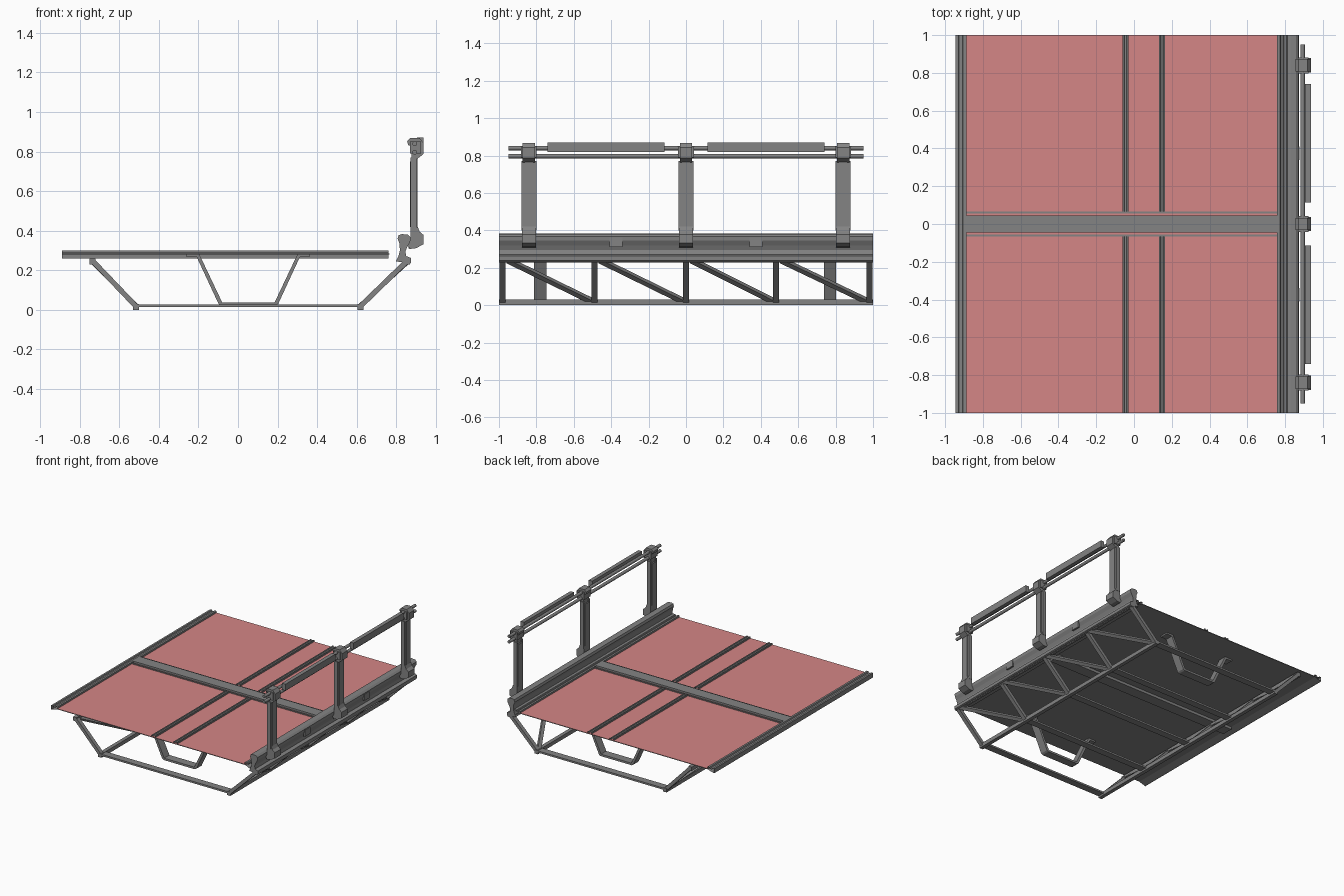
import bpy, bmesh
from mathutils import Vector, Matrix

if "Cube" in bpy.data.objects:
    bpy.data.objects.remove(bpy.data.objects["Cube"])


def material(name, rgb):
    m = bpy.data.materials.new(name)
    m.diffuse_color = (*rgb, 1)
    m.use_nodes = True
    m.node_tree.nodes["Principled BSDF"].inputs["Base Color"].default_value = m.diffuse_color
    return m


GREY = material("steel grey", (0.23, 0.23, 0.23))
PINK = material("deck pink", (0.66, 0.24, 0.24))


def finish(name, bm, mat=GREY, fix=True):
    if fix:
        bmesh.ops.recalc_face_normals(bm, faces=bm.faces)
    me = bpy.data.meshes.new(name)
    bm.to_mesh(me)
    bm.free()
    me.materials.append(mat)
    ob = bpy.data.objects.new(name, me)
    bpy.context.collection.objects.link(ob)
    return ob


def box(name, x0, x1, y0, y1, z0, z1, mat=GREY):
    bm = bmesh.new()
    bmesh.ops.create_cube(bm, size=1)
    for v in bm.verts:
        v.co = Vector(((x0 + x1) / 2 + v.co.x * (x1 - x0),
                       (y0 + y1) / 2 + v.co.y * (y1 - y0),
                       (z0 + z1) / 2 + v.co.z * (z1 - z0)))
    return finish(name, bm, mat)


def bar(name, a, b, wide, thick):
    """Rectangular bar from a to b, its width lying along y where possible."""
    a, b = Vector(a), Vector(b)
    d = (b - a).normalized()
    n = d.cross(Vector((0, 1, 0)))
    n = n.normalized() if n.length > 0.01 else Vector((0, 0, 1))
    w = n.cross(d)
    bm = bmesh.new()
    bmesh.ops.create_cube(bm, size=1)
    for v in bm.verts:
        c = v.co.copy()
        v.co = (a + b) / 2 + d * c.x * (b - a).length + w * c.y * wide + n * c.z * thick
    return finish(name, bm)


def extrude(name, pts, y0, y1, closed=True):
    """Sweep an x-z profile along y; open profiles become sheets."""
    bm = bmesh.new()
    f = [bm.verts.new((x, y0, z)) for x, z in pts]
    g = [bm.verts.new((x, y1, z)) for x, z in pts]
    n = len(pts)
    for i in range(n if closed else n - 1):
        j = (i + 1) % n
        bm.faces.new((f[i], f[j], g[j], g[i]))
    if closed:
        bm.faces.new(f)
        bm.faces.new(g[::-1])
    return finish(name, bm, fix=closed)


def rod(name, x, z, y0, y1, r):
    bm = bmesh.new()
    bmesh.ops.create_cone(bm, cap_ends=True, segments=12, radius1=r, radius2=r, depth=y1 - y0)
    bmesh.ops.transform(bm, verts=bm.verts, matrix=Matrix.Translation((x, (y0 + y1) / 2, z))
                        @ Matrix.Rotation(1.5707963, 4, 'X'))
    ob = finish(name, bm)
    for p in ob.data.polygons:
        p.use_smooth = len(p.vertices) == 4
    return ob


# Deck sheet: pink on top, grey elsewhere
deck = box("deck", -0.89, 0.765, -1, 1, 0.281, 0.286)
deck.data.materials.append(PINK)
for p in deck.data.polygons:
    p.material_index = 1 if p.normal.z > 0.5 else 0

# Cross beam over the middle joint, with seams either side
box("cross_beam", -0.89, 0.76, -0.045, 0.045, 0.26, 0.30)
for s in (-1, 1):
    y = sorted((s * 0.056, s * 0.066))
    box("joint_seam", -0.89, 0.76, y[0], y[1], 0.285, 0.291)

# Long ribs on each half of the deck
for x0 in (-0.062, 0.132):
    for y0, y1 in ((-1, -0.066), (0.066, 1)):
        extrude("deck_rib", [(x0, 0.285), (x0, 0.298), (x0 + 0.008, 0.298), (x0 + 0.011, 0.293),
                             (x0 + 0.022, 0.293), (x0 + 0.025, 0.298), (x0 + 0.033, 0.298),
                             (x0 + 0.033, 0.285)], y0, y1, False)

# Edge channels
extrude("left_edge_channel", [(-0.945, 0.262), (-0.945, 0.298), (-0.93, 0.298), (-0.926, 0.29),
                              (-0.908, 0.29), (-0.904, 0.30), (-0.888, 0.30), (-0.888, 0.282)],
        -1, 1, False)
extrude("left_edge_underside", [(-0.945, 0.264), (-0.89, 0.281)], -1, 1, False)
extrude("right_edge_channel", [(0.758, 0.284), (0.758, 0.30), (0.774, 0.30), (0.778, 0.291),
                               (0.79, 0.291), (0.793, 0.30), (0.815, 0.30)], -1, 1, False)
extrude("right_edge_underside", [(0.765, 0.281), (0.805, 0.262)], -1, 1, False)

# Fascia beam along the right side
fascia = extrude("side_fascia", [
    (0.797, 0.245), (0.81, 0.27), (0.818, 0.30), (0.816, 0.335), (0.806, 0.36), (0.812, 0.378),
    (0.828, 0.383), (0.858, 0.38), (0.872, 0.368), (0.87, 0.345), (0.856, 0.32), (0.846, 0.295),
    (0.85, 0.272), (0.874, 0.262), (0.874, 0.238), (0.858, 0.228), (0.835, 0.24)], -1, 1)
for y in (-0.375, 0.375):
    box("fascia_clip", 0.862, 0.876, y - 0.035, y + 0.035, 0.31, 0.362)

# Railing posts with foot and head brackets
for y in (-0.84, 0, 0.84):
    extrude("post_foot", [(0.858, 0.325), (0.868, 0.308), (0.90, 0.312), (0.938, 0.332),
                          (0.938, 0.378), (0.918, 0.395), (0.908, 0.42), (0.872, 0.42),
                          (0.872, 0.36)], y - 0.038, y + 0.038)
    box("post_web", 0.878, 0.908, y - 0.022, y + 0.022, 0.40, 0.77)
    for s in (-1, 1):
        yc = y + s * 0.031
        box("post_flange", 0.872, 0.903, yc - 0.009, yc + 0.009, 0.40, 0.77)
    box("post_inner_plate", 0.868, 0.878, y - 0.03, y + 0.03, 0.42, 0.75)
    extrude("post_head", [(0.877, 0.755), (0.908, 0.765), (0.938, 0.788), (0.938, 0.842),
                          (0.918, 0.868), (0.87, 0.868), (0.855, 0.852), (0.86, 0.832),
                          (0.877, 0.828)], y - 0.033, y + 0.033)
    box("post_head_cap", 0.868, 0.925, y - 0.042, y + 0.042, 0.79, 0.85)

# Handrails
for z in (0.84, 0.797):
    rod("hand_rod", 0.893, z, -0.95, 0.95, 0.012)
for y0, y1 in ((-0.74, -0.115), (0.115, 0.74)):
    box("hand_board", 0.905, 0.936, y0, y1, 0.818, 0.87)

# Side trusses: chords, struts and diagonals
STATIONS = [-0.982, -0.49, 0, 0.48, 0.982]
for side, xb, xt in (("left", -0.515, -0.735), ("right", 0.618, 0.855)):
    bar(side + "_bottom_chord", (xb, -1, 0.015), (xb, 1, 0.015), 0.03, 0.03)
    bar(side + "_top_chord", (xt, -1, 0.245), (xt, 1, 0.245), 0.03, 0.03)
    for y in STATIONS:
        bar(side + "_strut", (xb, y, 0.018), (xt, y, 0.248), 0.032, 0.026)
    for ya, yb in zip(STATIONS, STATIONS[1:]):
        bar(side + "_diagonal", (xt, ya + 0.03, 0.24), (xb, yb - 0.015, 0.022), 0.028, 0.022)

# Bottom cross plates
for y in STATIONS:
    yc = max(-0.972, min(0.972, y))
    box("bottom_cross_plate", -0.515, 0.618, yc - 0.028, yc + 0.028, 0.014, 0.028)

# Inner trapezoid frames
for y in (-0.78, 0.77):
    extrude("inner_frame", [
        (-0.26, 0.28), (-0.26, 0.268), (-0.208, 0.266), (-0.098, 0.03), (-0.085, 0.022),
        (0.19, 0.022), (0.203, 0.03), (0.312, 0.266), (0.36, 0.268), (0.36, 0.28),
        (0.30, 0.28), (0.185, 0.038), (-0.08, 0.038), (-0.195, 0.28)], y - 0.033, y + 0.033)
